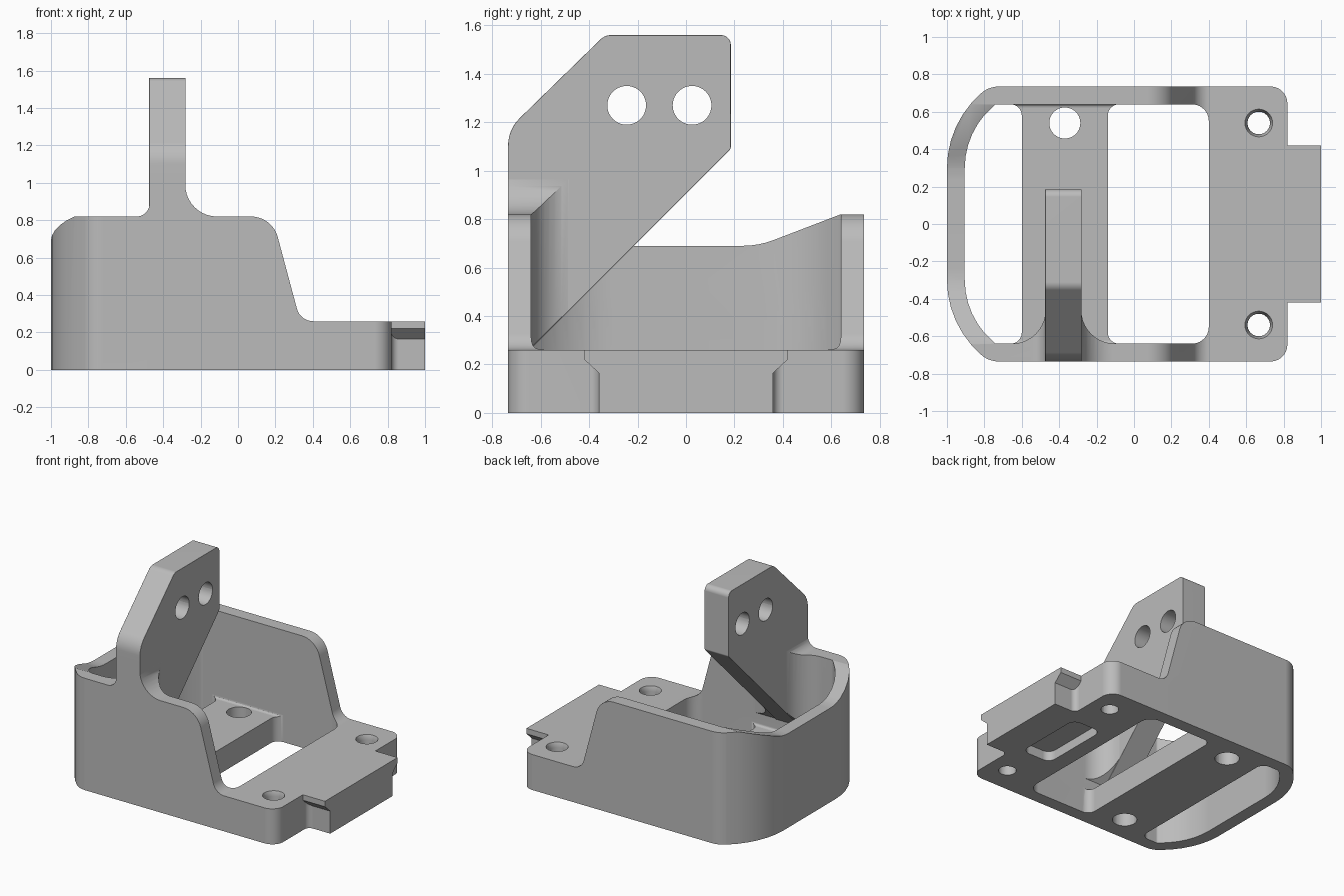
import bpy, bmesh, math
from mathutils import Vector

if "Cube" in bpy.data.objects:
    bpy.data.objects.remove(bpy.data.objects["Cube"])

grey = bpy.data.materials.new("plain grey")
grey.use_nodes = True
GREY = (0.5, 0.5, 0.5, 1)
grey.diffuse_color = GREY
grey.node_tree.nodes["Principled BSDF"].inputs["Base Color"].default_value = GREY


def rounded(points):
    """Polygon from (a, b[, radius]) corners, with arcs at the rounded ones."""
    out = []
    for i, p in enumerate(points):
        c = Vector(p[:2])
        if len(p) < 3:
            out.append(c)
            continue
        u = (Vector(points[i - 1][:2]) - c).normalized()
        v = (Vector(points[(i + 1) % len(points)][:2]) - c).normalized()
        half = u.angle(v) / 2
        centre = c + (u + v).normalized() * p[2] / math.sin(half)
        reach = p[2] / math.tan(half)
        start, end = c + u * reach - centre, c + v * reach - centre
        sweep = math.pi - 2 * half
        steps = max(4, math.ceil(sweep / math.radians(9)))
        for k in range(steps + 1):
            t = sweep * k / steps
            out.append(centre + (start * math.sin(sweep - t) + end * math.sin(t)) / math.sin(sweep))
    return out


def prism(name, points, lo, hi, axis="z"):
    place = {"z": lambda a, b, c: (a, b, c),
             "y": lambda a, b, c: (a, c, b),
             "x": lambda a, b, c: (c, a, b)}[axis]
    bm = bmesh.new()
    face = bm.faces.new([bm.verts.new(place(p.x, p.y, lo)) for p in rounded(points)])
    grown = bmesh.ops.extrude_face_region(bm, geom=[face])["geom"]
    shift = Vector(place(0, 0, hi - lo))
    bmesh.ops.translate(bm, vec=shift, verts=[g for g in grown if isinstance(g, bmesh.types.BMVert)])
    bmesh.ops.recalc_face_normals(bm, faces=bm.faces)
    mesh = bpy.data.meshes.new(name)
    bm.to_mesh(mesh)
    bm.free()
    mesh.materials.append(grey)
    obj = bpy.data.objects.new(name, mesh)
    bpy.context.collection.objects.link(obj)
    return obj


def cylinder(a, b, r, lo, hi, axis="z", top=None):
    square = [(a - r, b - r, r * .999), (a + r, b - r, r * .999),
              (a + r, b + r, r * .999), (a - r, b + r, r * .999)]
    obj = prism("hole_cutter", square, lo, hi, axis)
    if top:  # flare the upper rim into a countersink
        for v in obj.data.vertices:
            if v.co.z > (lo + hi) / 2:
                v.co.x = a + (v.co.x - a) * top / r
                v.co.y = b + (v.co.y - b) * top / r
    return obj


def apply(obj, mod):
    bpy.context.view_layer.objects.active = obj
    bpy.ops.object.modifier_apply(modifier=mod.name)


def combine(obj, other, operation):
    mod = obj.modifiers.new("combine", "BOOLEAN")
    mod.operation, mod.solver, mod.object = operation, "EXACT", other
    apply(obj, mod)
    bpy.data.objects.remove(other)


def mirrored(points):
    """Close a half outline by mirroring it over the second axis."""
    return points + [(p[0], -p[1], *p[2:]) for p in reversed(points)]


# Housing: plan outline trimmed by the side silhouette
body = prism("bracket_body", mirrored([
    (-1, .54, .53), (-.776, .735, .14), (.82, .735, .09), (.82, .36, .04), (1, .36)]), 0, 1)
combine(body, prism("side_silhouette", [
    (-1.2, -.1), (1.2, -.1), (1.2, .26), (.333, .26, .09), (.183, .82, .147), (-1.2, .82)],
    -1, 1, "y"), "INTERSECT")

# Overhanging lip of the tab
combine(body, prism("tab_lip", [
    (-.42, .26), (-.42, .22), (-.36, .165), (.36, .165), (.42, .22), (.42, .26)],
    .78, 1, "x"), "UNION")

# Hollow interior, rounded where it meets the cross bridge
LEFT_INNER = [(-.905, .497, .435), (-.74, .64, .02)]
interior = prism("interior_cutter", mirrored(LEFT_INNER + [(.4, .64, .09)]), .18, 1.2)
bm = bmesh.new()
bm.from_mesh(interior.data)
bmesh.ops.bevel(bm, geom=[e for e in bm.edges if all(v.co.z < .2 for v in e.verts)],
                offset=.018, segments=3, profile=.5, affect="EDGES")
bm.to_mesh(interior.data)
bm.free()
combine(body, interior, "DIFFERENCE")

# Floor openings either side of the bridge
for outline in (LEFT_INNER + [(-.6, .64, .06)], [(-.14, .64, .06), (.4, .64, .09)]):
    combine(body, prism("opening_cutter", mirrored(outline), -.1, .5), "DIFFERENCE")

# Dip in the curved end wall
combine(body, prism("dip_cutter", [
    (-.9, .92), (-.3, .69, .35), (.3, .69, .35), (.9, .92)], -1.1, -.7, "x"), "DIFFERENCE")

# Screw holes and the pocket under the plate
for y in (-.54, .54):
    combine(body, cylinder(-.37, y, .083, -.1, .4), "DIFFERENCE")
    combine(body, cylinder(.667, y, .06, -.1, .4), "DIFFERENCE")
    combine(body, cylinder(.667, y, .06, .225, .265, top=.076), "DIFFERENCE")
combine(body, prism("pocket_cutter", mirrored([(.52, .27, .06), (.76, .27, .06)]), -.1, .07),
        "DIFFERENCE")

# Upright blade with softened edges
blade = prism("upright_blade", [
    (-.69, .215), (.185, 1.09, .02), (.185, 1.56, .04), (-.335, 1.56, .06),
    (-.735, 1.17, .16), (-.735, .4)], -.475, -.28, "x")
bm = bmesh.new()
bm.from_mesh(blade.data)
back = [e for e in bm.edges if all(v.co.y > .18 and v.co.x > -.3 for v in e.verts)
        and abs(e.verts[0].co.z - e.verts[1].co.z) > .2]
bmesh.ops.bevel(bm, geom=back, offset=.07, segments=6, profile=.5, affect="EDGES")
bm.to_mesh(blade.data)
bm.free()
soft = blade.modifiers.new("soft", "BEVEL")
soft.width, soft.segments, soft.limit_method = .02, 3, "ANGLE"
soft.angle_limit = math.radians(50)
apply(blade, soft)

# Mitred fillets where the blade leaves the wall
L, R = -.473, -.282
web = prism("blade_fillet", [
    (0, .1), (0, .82), (R, .82, .17), (R, 1.05), (L, 1.05), (L, .82, .07),
    (-.72, .82), (-.72, .1)], -.735, -.3, "y")
combine(web, prism("fillet_plan", [
    (-.8, -.8), (.1, -.8), (.1, -.64), (R, -.64, .18), (R, -.4), (L, -.4),
    (L, -.64, .18), (-.8, -.64)], 0, 1.2), "INTERSECT")
combine(web, prism("under_slope", [
    (-.8, .11), (.2, 1.11), (.2, 1.3), (-.8, 1.3)], -1, 1, "x"), "INTERSECT")

combine(body, web, "UNION")
combine(body, blade, "UNION")
for y in (-.245, .025):
    combine(body, cylinder(y, 1.27, .08, -.7, -.1, "x"), "DIFFERENCE")

# Smooth rounded faces, crisp edges
bpy.ops.object.select_all(action="DESELECT")
body.select_set(True)
bpy.context.view_layer.objects.active = body
bpy.ops.object.shade_smooth_by_angle(angle=math.radians(30))
weighted = body.modifiers.new("even_shading", "WEIGHTED_NORMAL")
weighted.keep_sharp = True
